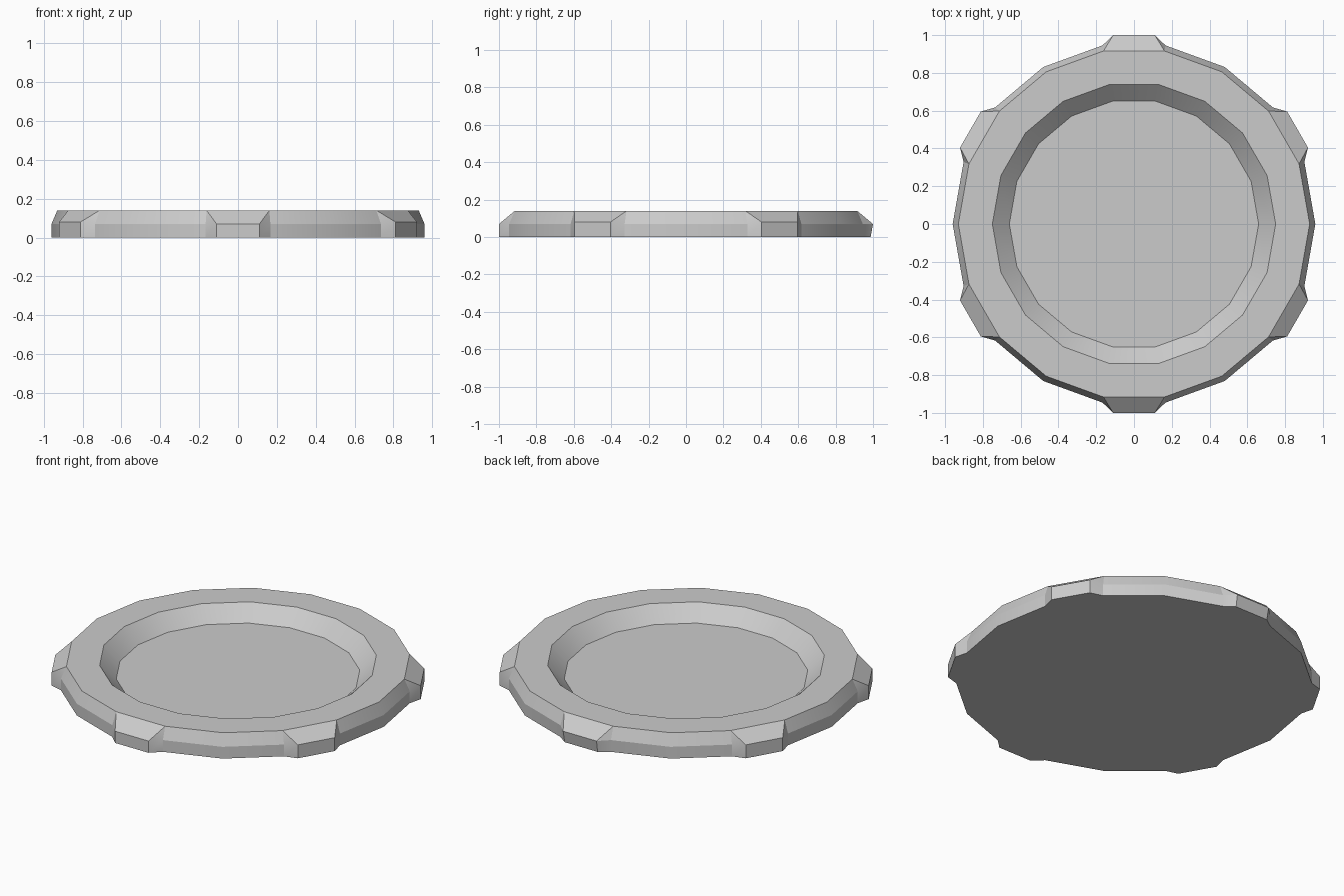
import bpy, bmesh, math

if "Cube" in bpy.data.objects:
    bpy.data.objects.remove(bpy.data.objects["Cube"])

SIDES = 18
TOP, MID, FLOOR = 0.14, 0.07, 0.055
LUG_R, LUG_HALF = 1.0, 0.11

bm = bmesh.new()


def polar(r, deg, z):
    a = math.radians(deg)
    return bm.verts.new((r * math.cos(a), r * math.sin(a), z))


def ring(r, z):
    return [polar(r, i * 360 / SIDES, z) for i in range(SIDES)]


def bridge(a, b):
    for i in range(len(a)):
        j = (i + 1) % len(a)
        bm.faces.new((a[i], a[j], b[j], b[i]))


# stepped rings of the body, from the foot up over the rim and into the dish
foot, mid = ring(0.96, 0), ring(0.96, MID)
top, lip, floor = ring(0.93, TOP), ring(0.75, TOP), ring(0.66, FLOOR)
bridge(top, lip)
bridge(lip, floor)
bm.faces.new(floor)

# outer wall, with a lug on every third side
outline = []
for i in range(SIDES):
    j = (i + 1) % SIDES
    outline.append(foot[i])
    if i % 3 != 1:
        bm.faces.new((foot[i], foot[j], mid[j], mid[i]))
        bm.faces.new((mid[i], mid[j], top[j], top[i]))
        continue
    centre = (i + 0.5) * 360 / SIDES
    spread = math.degrees(math.atan2(LUG_HALF, LUG_R))
    r = math.hypot(LUG_R, LUG_HALF)
    h = MID if round(centre) in (90, 270) else 0.08
    rb = 0.987 * r if round(centre) == 90 else r
    la, lb = polar(rb, centre - spread, 0), polar(rb, centre + spread, 0)
    ua, ub = polar(r, centre - spread, h), polar(r, centre + spread, h)
    outline += [la, lb]
    bm.faces.new((foot[i], la, ua, mid[i]))
    bm.faces.new((la, lb, ub, ua))
    bm.faces.new((lb, foot[j], mid[j], ub))
    bm.faces.new((mid[i], ua, top[i]))
    bm.faces.new((ub, mid[j], top[j]))
    bm.faces.new((ua, ub, top[j], top[i]))

# flat underside
bm.faces.new(outline[::-1])
bmesh.ops.recalc_face_normals(bm, faces=bm.faces)

mesh = bpy.data.meshes.new("lugged_dish")
bm.to_mesh(mesh)
bm.free()
dish = bpy.data.objects.new("lugged_dish", mesh)
bpy.context.collection.objects.link(dish)
bpy.context.view_layer.objects.active = dish
dish.select_set(True)
bpy.ops.object.shade_smooth_by_angle(angle=math.radians(21.5))
